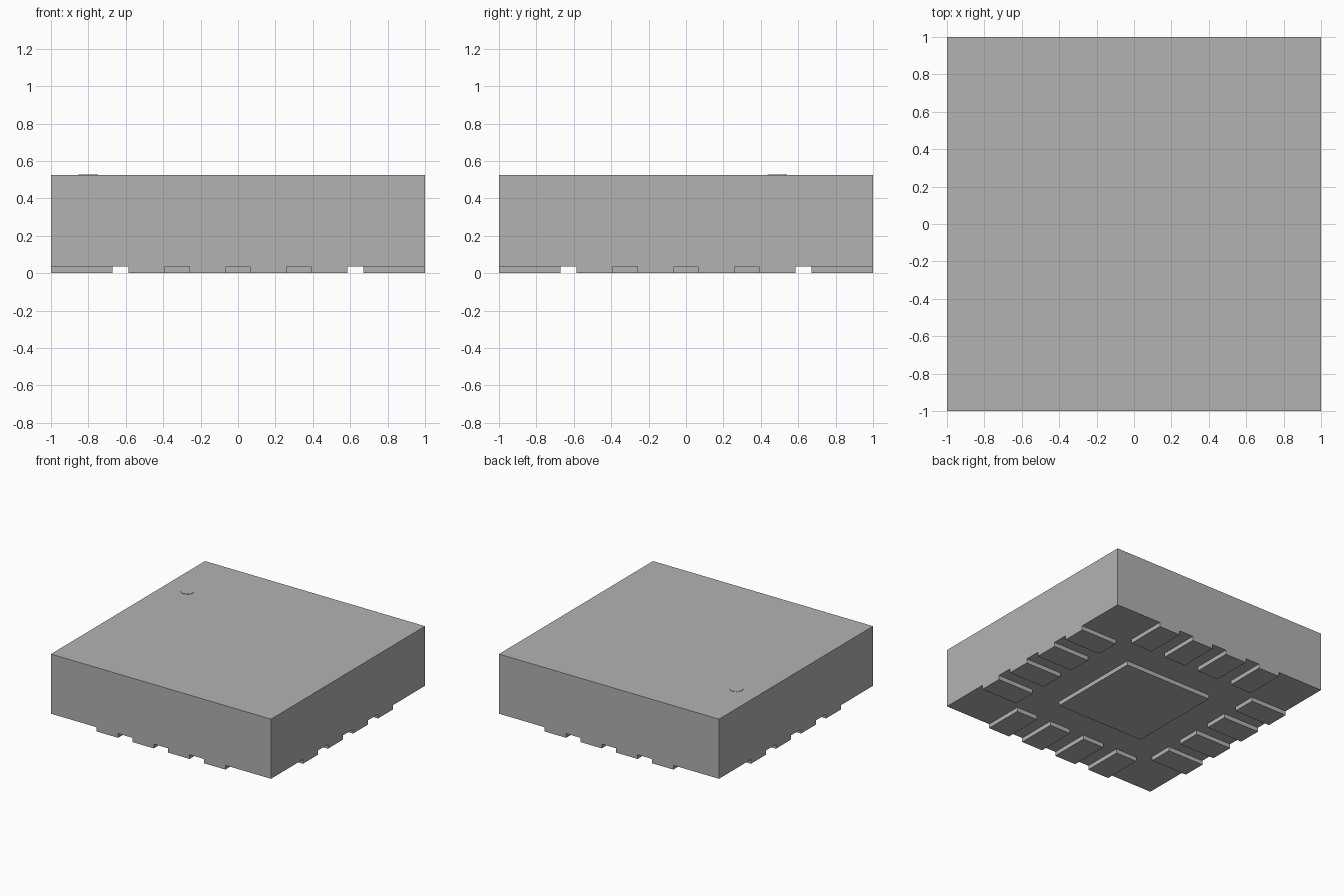
import bpy
from math import pi, cos, sin

cube = bpy.data.objects.get("Cube")
if cube:
    bpy.data.objects.remove(cube, do_unlink=True)

GREY = (0.448, 0.448, 0.448, 1)
grey = bpy.data.materials.new("plain grey")
grey.use_nodes = True
grey.diffuse_color = GREY
grey.node_tree.nodes["Principled BSDF"].inputs["Base Color"].default_value = GREY

STANDOFF, TOP = 0.035, 0.525
PITCH, PAD_WIDTH, PAD_LENGTH = 0.325, 0.195, 0.33


def finish(name):
    obj = bpy.context.object
    obj.name = name
    obj.data.materials.append(grey)
    return obj


def box(name, x, y, z0, z1, width, depth, turn=0):
    bpy.ops.mesh.primitive_cube_add(size=1, location=(x, y, (z0 + z1) / 2),
                                    rotation=(0, 0, turn))
    bpy.context.object.scale = (width, depth, z1 - z0)
    return finish(name)


# Moulded package body
box("package_body", 0, 0, STANDOFF, TOP, 2, 2)

# Central pad under the body
box("thermal_pad", 0, 0, 0, STANDOFF, 0.8, 0.8)

# Four contact pads along each edge, flush with the side walls
for side, label in enumerate(("front", "left", "back", "right")):
    angle = side * pi / 2
    for i in range(4):
        along = (i - 1.5) * PITCH
        out = PAD_LENGTH / 2 - 1
        x = along * cos(angle) - out * sin(angle)
        y = along * sin(angle) + out * cos(angle)
        box(f"{label}_contact_{i + 1}", x, y, 0, STANDOFF,
            PAD_WIDTH, PAD_LENGTH, angle)

# Thin round marker beside the first contact
bpy.ops.mesh.primitive_cylinder_add(vertices=32, radius=0.052, depth=0.004,
                                    location=(-0.8, 1.5 * PITCH, TOP + 0.001))
finish("corner_marker")
bpy.ops.object.shade_smooth_by_angle()
